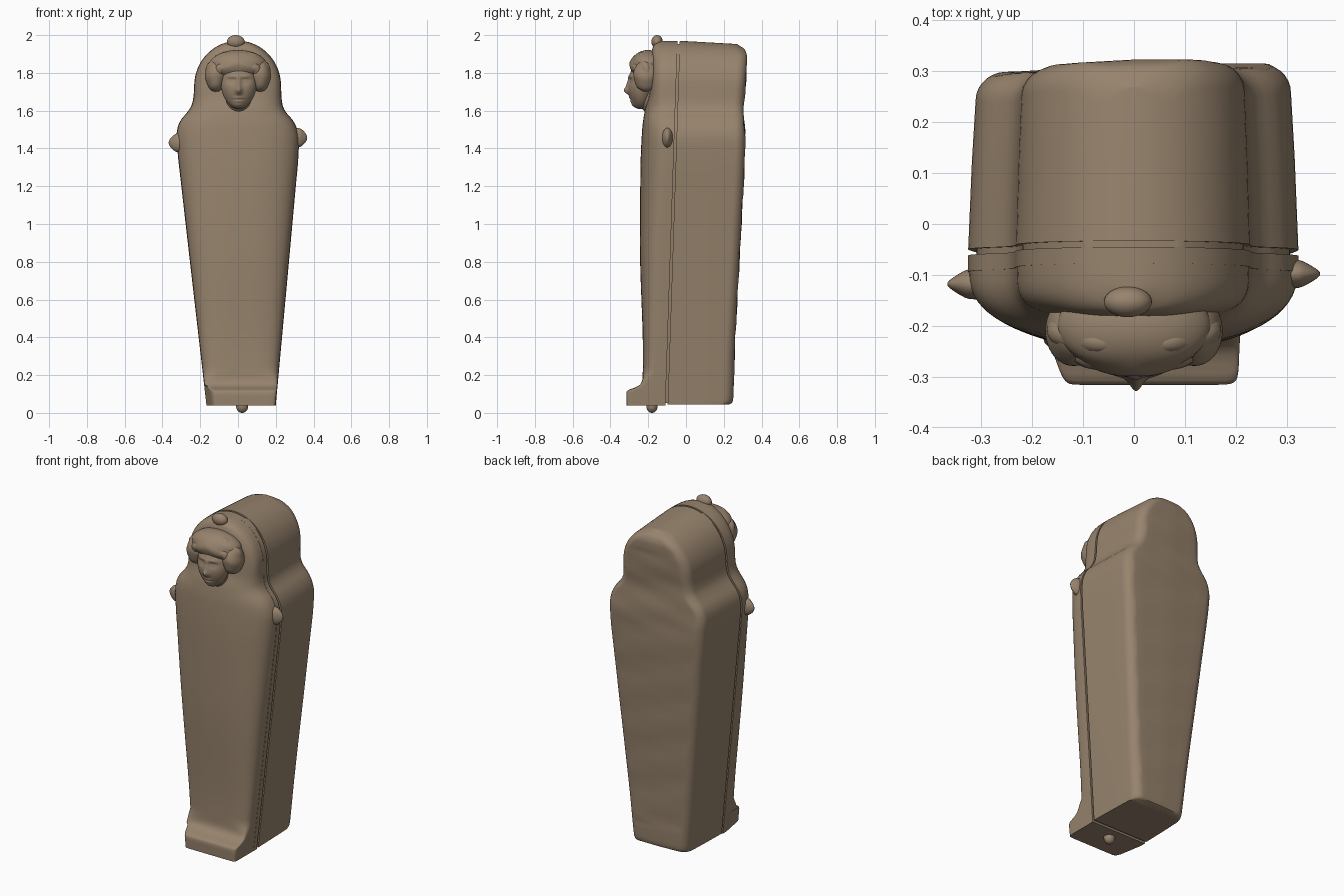
import bpy, bmesh, math
from mathutils import Vector

if "Cube" in bpy.data.objects:
    bpy.data.objects.remove(bpy.data.objects["Cube"])

stone = bpy.data.materials.new("brown_stone")
stone.diffuse_color = (0.31, 0.228, 0.153, 1)
stone.use_nodes = True
stone.node_tree.nodes["Principled BSDF"].inputs["Base Color"].default_value = stone.diffuse_color


def finish(obj, angle=38):
    obj.data.materials.clear()
    obj.data.materials.append(stone)
    bpy.ops.object.select_all(action='DESELECT')
    obj.select_set(True)
    bpy.context.view_layer.objects.active = obj
    bpy.ops.object.shade_smooth_by_angle(angle=math.radians(angle))
    return obj


def from_bmesh(name, bm, angle=38):
    bmesh.ops.recalc_face_normals(bm, faces=bm.faces)
    me = bpy.data.meshes.new(name)
    bm.to_mesh(me)
    bm.free()
    obj = bpy.data.objects.new(name, me)
    bpy.context.collection.objects.link(obj)
    return finish(obj, angle)


def curve(table):
    """Smooth interpolation through (z, value) pairs, without overshoot."""
    zs, vs = zip(*table)
    d = [(vs[i + 1] - vs[i]) / (zs[i + 1] - zs[i]) for i in range(len(zs) - 1)]
    m = [d[0]] + [0 if a * b <= 0 else 2 * a * b / (a + b) for a, b in zip(d, d[1:])] + [d[-1]]

    def f(z):
        z = min(max(z, zs[0]), zs[-1])
        i = next(k for k in range(len(d)) if z <= zs[k + 1])
        h = zs[i + 1] - zs[i]
        t = (z - zs[i]) / h
        return (vs[i] * (1 + 2 * t) * (1 - t) ** 2 + h * m[i] * t * (1 - t) ** 2
                + vs[i + 1] * t * t * (3 - 2 * t) + h * m[i + 1] * t * t * (t - 1))
    return f


def loft(name, rings, angle=38):
    bm = bmesh.new()
    vr = [[bm.verts.new(p) for p in r] for r in rings]
    n = len(vr[0])
    for a, b in zip(vr, vr[1:]):
        for i in range(n):
            j = (i + 1) % n
            bm.faces.new((a[i], a[j], b[j], b[i]))
    bm.faces.new(vr[0])
    bm.faces.new(vr[-1])
    return from_bmesh(name, bm, angle)


# Shared outline: straight tapering body, round shoulders, domed head end
left = curve([(.04, .167), (1.2, .3), (1.38, .32), (1.46, .326), (1.51, .32), (1.55, .303),
              (1.59, .27), (1.63, .245), (1.68, .235), (1.73, .232)])
right = curve([(.04, .2), (1.2, .306), (1.36, .32), (1.45, .323), (1.5, .314), (1.55, .29),
               (1.59, .255), (1.63, .236), (1.68, .23), (1.73, .228)])
seam = curve([(.04, -.097), (1.97, -.033)])
back = curve([(.045, .23), (.052, .243), (.075, .25), (.3, .257), (1.0, .293), (1.45, .313),
              (1.6, .306), (1.75, .316), (1.9, .323), (1.94, .312), (1.97, .27)])
front = curve([(.04, -.314), (.108, -.316), (.12, -.308), (.132, -.275), (.15, -.243), (.18, -.23),
               (.3, -.228), (.9, -.244), (1.3, -.241), (1.5, -.232), (1.6, -.218), (1.68, -.195),
               (1.75, -.187), (1.9, -.183), (1.945, -.172), (1.97, -.13)])
squareness = curve([(.04, 20), (.13, 18), (.22, 4), (.6, 3.1), (1.0, 2.7), (1.45, 2.4),
                    (1.6, 2.6), (1.75, 3.6), (1.97, 3)])


def span(z):
    dome = math.sqrt(max(1 - ((z - 1.73) / .24) ** 2, 0)) if z > 1.73 else 1
    l, r = left(z) * dome, right(z) * dome
    return (r - l) / 2, max((r + l) / 2, .004)


rows = [.045, .052, .062, .075, .09, .108, .114, .12, .126, .132, .14, .15, .163, .18, .2, .22]
rows += [.25 + .05 * i for i in range(23)] + [1.38 + .0175 * i for i in range(20)]
rows += [1.73 + .24 * math.sin(math.pi / 2 * i / 20) for i in range(1, 21)]


# Box: rounded rectangle in plan, with faint creases on a slightly skewed back
def box_ring(z):
    c, w = span(z)
    s, b = seam(z), back(z)
    r = min(.055, w * .7)
    wb = w * .955
    half = [(w, s), ((w + wb) / 2, (s + b) / 2)]
    half += [(wb - r + r * math.cos(a), b - r + r * math.sin(a))
             for a in [math.pi / 2 * i / 7 for i in range(8)]]
    half += [((wb - r) * k, b) for k in (.75, .5, .25)]
    pts = half + [(0, b)] + [(-x, y) for x, y in reversed(half)]
    out = []
    for x, y in pts:
        if y > b - .002 and .15 < z < 1.85:
            y += .0018 * math.sin(26 * z + 9 * x) + .001 * math.sin(47 * z - 13 * x)
        t = (y - s) / .35
        y -= .055 * max(0, -x) * t
        drop = .02 * max(0, (z - 1.65) / .32) * t
        out.append((c + x, y, z - drop))
    return out


loft("coffin_box", [box_ring(z) for z in rows])


# Lid: upright rim, small ledge, then a bulging front that flares into the foot
def lid_ring(z):
    c, w = span(z)
    s = seam(z) - .012
    y0 = s - .032
    wi = w * .994
    depth = y0 - front(z)
    e = 2 / squareness(z)
    pts = [(c + w, s, z), (c + w, y0, z)]
    for i in range(37):
        a = math.pi * i / 36
        ca, sa = math.cos(a), max(math.sin(a), 0)
        x, y = c + math.copysign(abs(ca) ** e, ca) * wi, y0 - depth * sa ** e
        if z < .15 and x < 0:   # the foot narrows forward on its left side
            x *= 1 - .2 * min(max((-.2 - y) / .11, 0), 1)
        pts.append((x, y, z))
    return pts + [(c - w, y0, z), (c - w, s, z)]


loft("coffin_lid", [lid_ring(z) for z in [.04] + rows], 45)

# Seam core, set back inside the gap between box and lid
loft("seam_core", [[(c + k * w * .95, seam(z) + dy, z) for k, dy in
                    ((1, .01), (1, -.024), (-1, -.024), (-1, .01))]
                   for z in rows[1:-5] for c, w in [span(z)]])


# Ellipsoid helper for bosses and head masses
def ellipsoid(name, loc, size, shape=None, seg=32, rings=20):
    bm = bmesh.new()
    bmesh.ops.create_uvsphere(bm, u_segments=seg, v_segments=rings, radius=1)
    for v in bm.verts:
        p = Vector((v.co.x * size[0], v.co.y * size[1], v.co.z * size[2]))
        v.co = (shape(p) if shape else p) + Vector(loc)
    return from_bmesh(name, bm, 80)


# Lifting bosses: shoulders (tapering outward), top, underside
def taper(p):
    k = 1 - .45 * max(0, abs(p.x) - .015) / .04
    return Vector((p.x, p.y * k, p.z * (1 + k) / 2))


ellipsoid("left_shoulder_boss", (-.313, -.118, 1.43), (.054, .03, .05), taper)
ellipsoid("right_shoulder_boss", (.313, -.098, 1.457), (.053, .028, .052), taper)
ellipsoid("top_boss", (-.012, -.153, 1.965), (.047, .03, .035))
ellipsoid("bottom_boss", (.022, -.18, .035), (.032, .03, .035))

# Face: ellipsoid with soft bumps (x, z, x spread, z spread, height)
features = [(0, -.03, .012, .014, .022), (0, .008, .009, .028, .012),
            (0, -.068, .018, .006, .007), (0, -.084, .015, .006, .006),
            (0, -.076, .022, .003, -.004), (0, -.108, .022, .014, .012)]
for side in (-1, 1):
    features += [(side * .036, .045, .02, .008, .006), (side * .034, .024, .018, .011, -.011),
                 (side * .035, .022, .012, .006, .006), (side * .045, -.03, .02, .025, .003)]


def face_shape(p):
    t = max(0, -p.z - .01) / .12
    q = Vector((p.x * (1 - .1 * t), p.y, p.z))
    if p.y < 0:
        for x, z, sx, sz, h in features:
            q.y -= h * math.exp(-((p.x - x) / sx) ** 2 / 2 - ((p.z - z) / sz) ** 2 / 2)
    return q


ellipsoid("face", (.004, -.237, 1.735), (.094, .066, .127), face_shape, 96, 80)
ellipsoid("neck", (.003, -.2, 1.68), (.07, .05, .09))


# Hair: rippled cap, and thick wavy locks swept from the parting to the sides
def ripple(p):
    k = 1 + .025 * math.sin(75 * p.z + 40 * abs(p.x))
    return Vector((p.x * k, p.y * k, p.z))


ellipsoid("hair_cap", (0, -.2, 1.838), (.15, .098, .083), ripple, 64, 40)
for side in (-1, 1):
    ellipsoid("hair_side", (side * .118, -.21, 1.785), (.055, .068, .085), ripple, 48, 32)


def lock(name, points, radius):
    cu = bpy.data.curves.new(name, 'CURVE')
    cu.dimensions = '3D'
    cu.bevel_depth = radius
    cu.bevel_resolution = 4
    cu.resolution_u = 6
    cu.use_fill_caps = True
    sp = cu.splines.new('NURBS')
    sp.points.add(len(points) - 1)
    for i, p in enumerate(points):
        sp.points[i].co = (*p, 1)
        sp.points[i].radius = .5 + .6 * math.sin(math.pi * i / (len(points) - 1))
    sp.use_endpoint_u = True
    sp.order_u = 3
    obj = bpy.data.objects.new(name, cu)
    bpy.context.collection.objects.link(obj)
    bpy.ops.object.select_all(action='DESELECT')
    obj.select_set(True)
    bpy.context.view_layer.objects.active = obj
    bpy.ops.object.convert(target='MESH')
    finish(bpy.context.object, 80)


for side in (-1, 1):
    for k in range(3):
        u = k / 2
        pts = []
        for i in range(9):
            t = i / 8
            a = math.pi * (.5 - .62 * t)
            wave = .007 * math.sin(i * 2 + 2 * k)
            pts.append((side * ((.1 + .04 * u) * math.cos(a) + wave * t + .004 + .01 * t),
                        -.272 + .035 * u + .05 * t ** 1.5,
                        1.785 + (.06 + .05 * u) * math.sin(a) + wave))
        lock("hair_lock", pts, .025)
